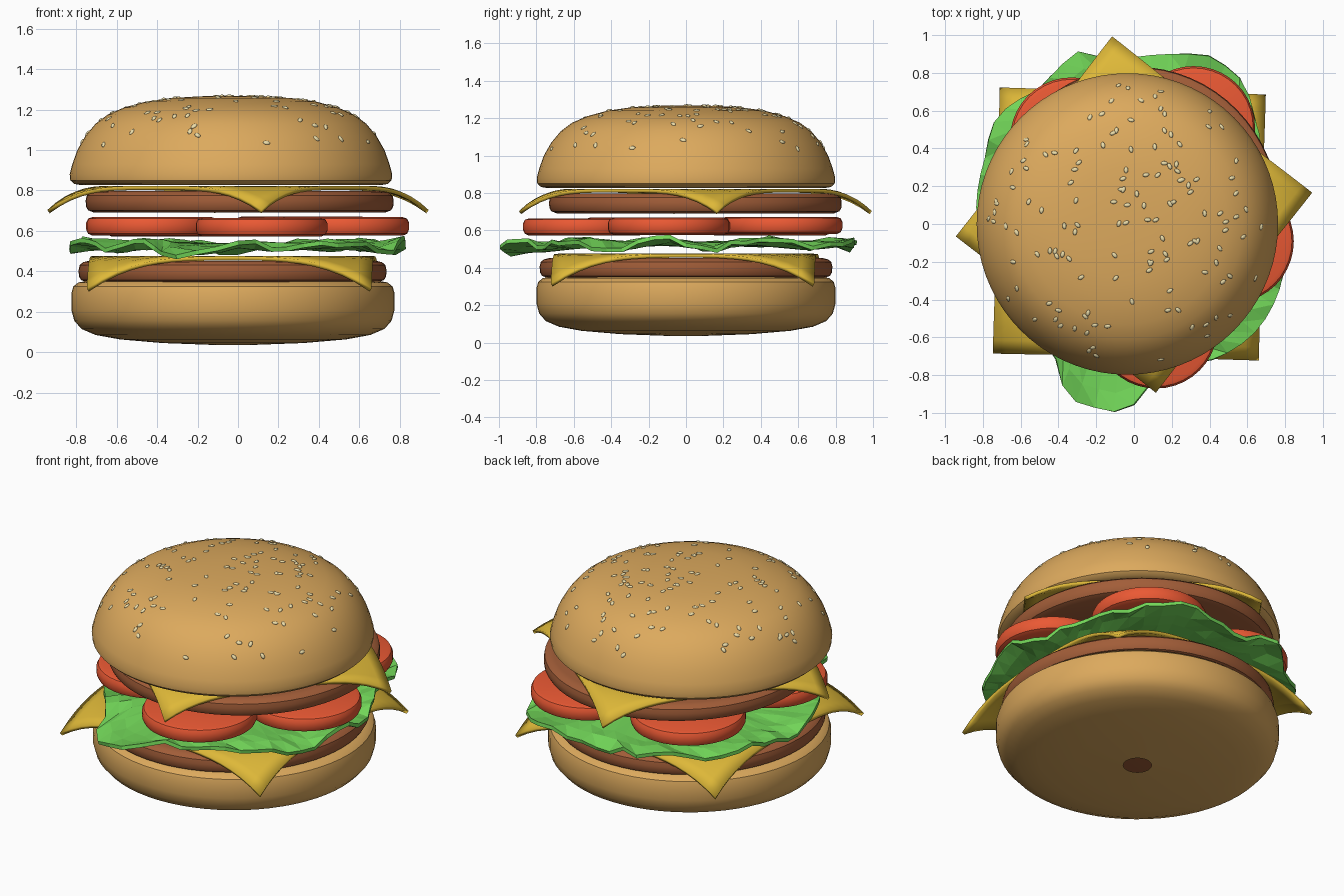
import bpy, bmesh, math, random
from mathutils import Vector, Matrix

if "Cube" in bpy.data.objects:
    bpy.data.objects.remove(bpy.data.objects["Cube"])

random.seed(7)


def material(name, rgb):
    m = bpy.data.materials.new(name)
    m.diffuse_color = (*rgb, 1)
    m.use_nodes = True
    m.node_tree.nodes["Principled BSDF"].inputs["Base Color"].default_value = m.diffuse_color
    return m


BUN = material("bun", (0.72, 0.40, 0.11))
MEAT = material("meat", (0.36, 0.11, 0.04))
CHEESE = material("cheese", (0.73, 0.48, 0.04))
TOMATO = material("tomato", (0.83, 0.10, 0.034))
GREEN = material("lettuce", (0.17, 0.68, 0.10))
SEED = material("seed", (0.83, 0.72, 0.40))


def finish(bm, name, mat, angle=35):
    """Turn a bmesh into a coloured object, smooth except at sharp edges."""
    bmesh.ops.recalc_face_normals(bm, faces=bm.faces)
    me = bpy.data.meshes.new(name)
    bm.to_mesh(me)
    bm.free()
    me.materials.append(mat)
    if angle:
        me.shade_smooth()
        me.set_sharp_from_angle(angle=math.radians(angle))
    ob = bpy.data.objects.new(name, me)
    bpy.context.collection.objects.link(ob)
    return ob


def lathe(name, profile, mat, centre=(0, 0, 0), scale_y=1.0, n=64):
    """Revolve (radius, z) points about z."""
    bm = bmesh.new()
    vs = [bm.verts.new((r, 0, z)) for r, z in profile]
    es = [bm.edges.new(p) for p in zip(vs, vs[1:])]
    bmesh.ops.spin(bm, geom=vs + es, cent=(0, 0, 0), axis=(0, 0, 1),
                   angle=math.tau, steps=n, use_duplicate=False)
    bmesh.ops.remove_doubles(bm, verts=bm.verts, dist=1e-5)
    bmesh.ops.transform(bm, verts=bm.verts, matrix=Matrix.Translation(centre)
                        @ Matrix.Diagonal((1, scale_y, 1, 1)))
    return finish(bm, name, mat)


def solidify(ob, thickness):
    mod = ob.modifiers.new("thickness", 'SOLIDIFY')
    mod.thickness = thickness
    mod.offset = 0


# buns (the bottom one has a small hole in its base)
lathe("bottom_bun", [(0.08, 0.035), (0.35, 0.045), (0.56, 0.063), (0.68, 0.085),
                     (0.75, 0.115), (0.785, 0.155), (0.80, 0.21), (0.80, 0.29),
                     (0.79, 0.325), (0.765, 0.345), (0.72, 0.352), (0.08, 0.352)],
      BUN, (-0.025, 0, 0))

DOME = [(0.0, 1.268), (0.15, 1.266), (0.30, 1.257), (0.42, 1.24), (0.53, 1.21),
        (0.61, 1.175), (0.67, 1.13), (0.72, 1.07), (0.76, 1.0), (0.785, 0.93),
        (0.798, 0.88), (0.795, 0.85), (0.775, 0.832), (0.74, 0.826), (0.0, 0.826)]
TOP_C = Vector((-0.035, 0, 0))
lathe("top_bun", DOME, BUN, TOP_C, n=72)


# patties
def patty(name, x, y, z):
    lathe(name, [(0, z), (0.72, z), (0.75, z + 0.012), (0.76, z + 0.03), (0.762, z + 0.06),
                 (0.757, z + 0.085), (0.74, z + 0.1), (0.71, z + 0.107), (0, z + 0.107)],
          MEAT, (x, y, 0), 1.027)


patty("lower_patty", -0.027, 0, 0.345)
patty("upper_patty", 0.008, 0.05, 0.69)


# cheese slices: squares whose corners droop over the patty
def cheese(name, x, y, z, half, rot):
    bm = bmesh.new()
    bmesh.ops.create_grid(bm, x_segments=20, y_segments=20, size=half)
    for v in bm.verts:
        d = max(0, v.co.xy.length - 0.67)
        v.co.z = -1.55 * d * d
    bmesh.ops.transform(bm, verts=bm.verts, matrix=Matrix.Translation((x, y, z))
                        @ Matrix.Rotation(math.radians(rot), 4, 'Z'))
    solidify(finish(bm, name, CHEESE), 0.02)


cheese("lower_cheese", -0.025, 0, 0.466, 0.70, -1.5)
cheese("upper_cheese", 0.0, 0.05, 0.812, 0.668, -38)

# tomato slices
for i, (x, y) in enumerate([(0.117, -0.545), (0.52, -0.092), (0.315, 0.51),
                            (-0.33, 0.45), (-0.425, -0.22)]):
    z = 0.572 + 0.004 * (i % 3)
    lathe(f"tomato_{i + 1}", [(0, z), (0.295, z), (0.317, z + 0.01), (0.326, z + 0.03),
                              (0.326, z + 0.065), (0.316, z + 0.085), (0.295, z + 0.092),
                              (0, z + 0.092)], TOMATO, (x, y, 0), n=40)

# lettuce: a crinkled flat-shaded leaf, outline given as (angle, radius)
OUTLINE = [(0, .83), (15, .79), (30, .78), (44, .87), (52, .95), (65, .98), (80, .91), (90, .88),
           (100, .89), (108, .96), (125, .87), (142, .925), (157, .86), (180, .83), (195, .79),
           (210, .76), (225, .76), (239, .81), (249, .985), (264, 1.0), (271, .95),
           (277, .83), (290, .79), (300, .83), (316, .86), (332, .85), (345, .83), (360, .83)]


def outline(a):
    for (a0, r0), (a1, r1) in zip(OUTLINE, OUTLINE[1:]):
        if a0 <= a <= a1:
            return r0 + (r1 - r0) * (a - a0) / (a1 - a0)


bm = bmesh.new()
rings = []
N = 60
for t in (0.35, 0.6, 0.8, 0.9, 1.0):
    ring = []
    for i in range(N):
        deg = 360 * i / N
        a = math.radians(deg)
        r = outline(deg) * t
        wave = 0.022 * math.sin(9 * a + 1 + 2 * t) + random.uniform(-0.022, 0.022)
        lobe = max(0, 1 - abs(deg - 258) / 28)
        z = 0.528 + t ** 3 * (wave - 0.045 * lobe)
        ring.append(bm.verts.new((r * math.cos(a), r * math.sin(a), z)))
    rings.append(ring)
for lo, hi in zip(rings, rings[1:]):
    for i in range(N):
        j = (i + 1) % N
        bm.faces.new((lo[i], hi[i], hi[j]))
        bm.faces.new((lo[i], hi[j], lo[j]))
bm.faces.new(rings[0])
solidify(finish(bm, "lettuce", GREEN, 0), 0.022)

# sesame seeds scattered over the dome
bm = bmesh.new()
for _ in range(135):
    r = 0.745 * math.sqrt(random.random())
    a = random.uniform(0, math.tau)
    for (r0, z0), (r1, z1) in zip(DOME, DOME[1:]):
        if r0 <= r <= r1:
            z = z0 + (z1 - z0) * (r - r0) / (r1 - r0)
            slope = Vector((z0 - z1, 0, r1 - r0))
            break
    turn = Matrix.Rotation(a, 4, 'Z')
    normal = turn @ slope
    place = (Matrix.Translation(TOP_C + turn @ Vector((r, 0, z)))
             @ normal.to_track_quat('Z', 'Y').to_matrix().to_4x4()
             @ Matrix.Rotation(random.uniform(0, math.tau), 4, 'Z')
             @ Matrix.Diagonal((0.018, 0.011, 0.007, 1)))
    bmesh.ops.create_icosphere(bm, subdivisions=2, radius=1, matrix=place)
finish(bm, "sesame_seeds", SEED, 60)
